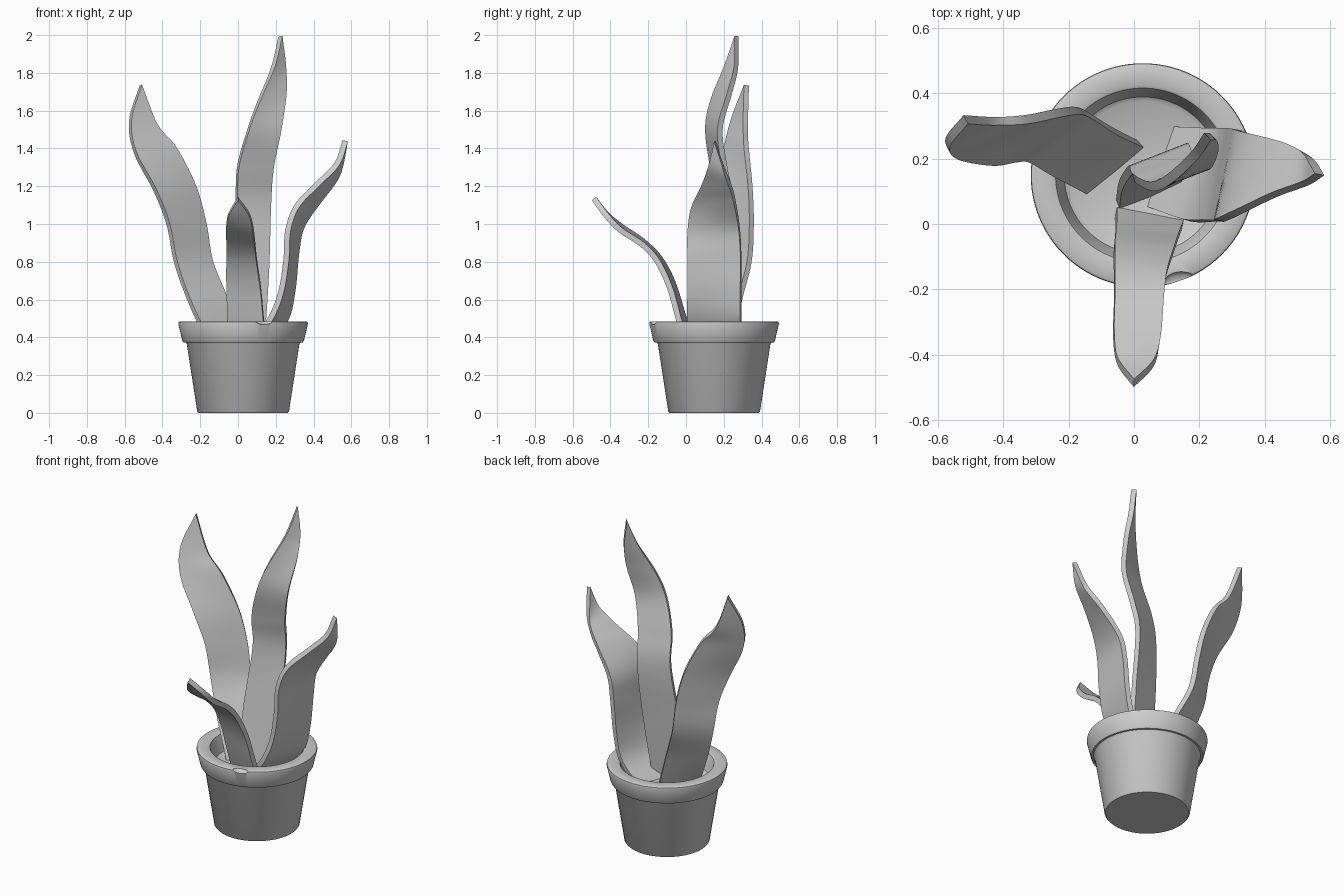
import bpy, bmesh, math
from mathutils import Vector

if "Cube" in bpy.data.objects:
    bpy.data.objects.remove(bpy.data.objects["Cube"])

CX, CY = 0.027, 0.149          # pot axis


def make_object(name, bm):
    bmesh.ops.recalc_face_normals(bm, faces=bm.faces[:])
    me = bpy.data.meshes.new(name)
    bm.to_mesh(me)
    bm.free()
    ob = bpy.data.objects.new(name, me)
    bpy.context.collection.objects.link(ob)
    return ob


def activate(ob):
    bpy.ops.object.select_all(action='DESELECT')
    ob.select_set(True)
    bpy.context.view_layer.objects.active = ob


def lathe(name, profile, n=96):
    bm = bmesh.new()
    rings = []
    for r, z in profile:
        if r == 0:
            rings.append([bm.verts.new((CX, CY, z))] * n)
        else:
            rings.append([bm.verts.new((CX + r * math.cos(2 * math.pi * i / n),
                                        CY + r * math.sin(2 * math.pi * i / n), z)) for i in range(n)])
    for a, b in zip(rings, rings[1:]):
        for i in range(n):
            j = (i + 1) % n
            bm.faces.new(list(dict.fromkeys((a[i], a[j], b[j], b[i]))))
    return make_object(name, bm)


def smooth_path(pts, steps=7):
    pts = [Vector(p) for p in pts]
    p = [2 * pts[0] - pts[1]] + pts + [2 * pts[-1] - pts[-2]]
    out = []
    for i in range(1, len(p) - 2):
        a, b, c, d = p[i - 1:i + 3]
        for k in range(steps):
            t = k / steps
            out.append(0.5 * (2 * b + (c - a) * t + (2 * a - 5 * b + 4 * c - d) * t * t
                              + (3 * b - a - 3 * c + d) * t ** 3))
    out.append(pts[-1])
    return out


def leaf(name, edge_a, edge_b, tip, thickness=0.03, across=4):
    """Blade lofted between two edge curves that meet at the tip."""
    ea, eb = smooth_path(edge_a + [tip]), smooth_path(edge_b + [tip])
    bm = bmesh.new()
    rows = [[bm.verts.new(a.lerp(b, k / across)) for k in range(across + 1)] for a, b in zip(ea, eb)]
    for r, s in zip(rows, rows[1:]):
        for k in range(across):
            bm.faces.new((r[k], r[k + 1], s[k + 1], s[k]))
    bmesh.ops.remove_doubles(bm, verts=bm.verts[:], dist=0.0005)
    ob = make_object(name, bm)
    activate(ob)
    m = ob.modifiers.new("thickness", 'SOLIDIFY')
    m.thickness = thickness
    m.offset = 0
    bpy.ops.object.modifier_apply(modifier=m.name)
    bpy.ops.object.shade_smooth_by_angle(angle=math.radians(40))
    return ob


# Pot with rim and hollow top, closed by the soil level
pot = lathe("pot", [
    (0, 0), (0.236, 0), (0.243, 0.008), (0.298, 0.365), (0.304, 0.373), (0.316, 0.373),
    (0.322, 0.382), (0.343, 0.472), (0.341, 0.481), (0.334, 0.485), (0.275, 0.485),
    (0.267, 0.481), (0.263, 0.472), (0.245, 0.40), (0.24, 0.385), (0.225, 0.375), (0, 0.37)])

# Small chip in the front of the rim
bm = bmesh.new()
bmesh.ops.create_icosphere(bm, subdivisions=3, radius=1)
bmesh.ops.scale(bm, vec=(0.055, 0.035, 0.022), verts=bm.verts[:])
bmesh.ops.translate(bm, vec=(0.145, -0.18, 0.489), verts=bm.verts[:])
cutter = make_object("chip_cutter", bm)
cutter.hide_render = True
activate(pot)
m = pot.modifiers.new("chip", 'BOOLEAN')
m.operation = 'DIFFERENCE'
m.object = cutter
bpy.ops.object.modifier_apply(modifier=m.name)
bpy.data.objects.remove(cutter)
bpy.ops.object.shade_smooth_by_angle(angle=math.radians(35))

# Four leaves
leaf("left_leaf",
     [(-0.15, 0.10, 0.36), (-0.26, 0.16, 0.60), (-0.33, 0.2, 0.80), (-0.37, 0.2, 1.0),
      (-0.44, 0.19, 1.18), (-0.545, 0.21, 1.38), (-0.57, 0.25, 1.55)],
     [(0.02, 0.245, 0.37), (-0.06, 0.285, 0.6), (-0.14, 0.335, 0.8), (-0.175, 0.347, 1.0),
      (-0.23, 0.34, 1.2), (-0.33, 0.32, 1.4), (-0.43, 0.315, 1.52)],
     (-0.515, 0.32, 1.735))
leaf("tall_leaf",
     [(-0.05, 0.06, 0.36), (-0.04, 0.12, 0.75), (-0.01, 0.165, 1.1), (0.0, 0.14, 1.3),
      (0.055, 0.115, 1.5), (0.11, 0.14, 1.65), (0.185, 0.21, 1.83)],
     [(0.135, 0.13, 0.36), (0.16, 0.19, 0.75), (0.17, 0.235, 1.1), (0.185, 0.205, 1.3),
      (0.225, 0.18, 1.5), (0.25, 0.23, 1.69), (0.245, 0.265, 1.83)],
     (0.225, 0.268, 1.995))
leaf("right_leaf",
     [(0.05, 0.05, 0.36), (0.16, 0.012, 0.48), (0.225, 0.01, 0.63), (0.255, 0.01, 0.81),
      (0.265, 0.012, 0.97), (0.315, 0.035, 1.1), (0.43, 0.09, 1.22), (0.525, 0.125, 1.32)],
     [(0.13, 0.295, 0.36), (0.25, 0.29, 0.49), (0.29, 0.29, 0.65), (0.31, 0.29, 0.85),
      (0.34, 0.28, 0.99), (0.435, 0.255, 1.13), (0.49, 0.235, 1.2), (0.535, 0.205, 1.28)],
     (0.568, 0.152, 1.44))
leaf("front_leaf",
     [(-0.055, 0.04, 0.36), (-0.055, -0.01, 0.5), (-0.06, -0.07, 0.69), (-0.06, -0.14, 0.82),
      (-0.06, -0.23, 0.91), (-0.062, -0.34, 0.985), (-0.05, -0.42, 1.05)],
     [(0.15, 0.0, 0.36), (0.135, -0.04, 0.5), (0.12, -0.085, 0.66), (0.1, -0.15, 0.8),
      (0.09, -0.23, 0.89), (0.08, -0.35, 0.97), (0.06, -0.425, 1.05)],
     (0.0, -0.487, 1.135))
